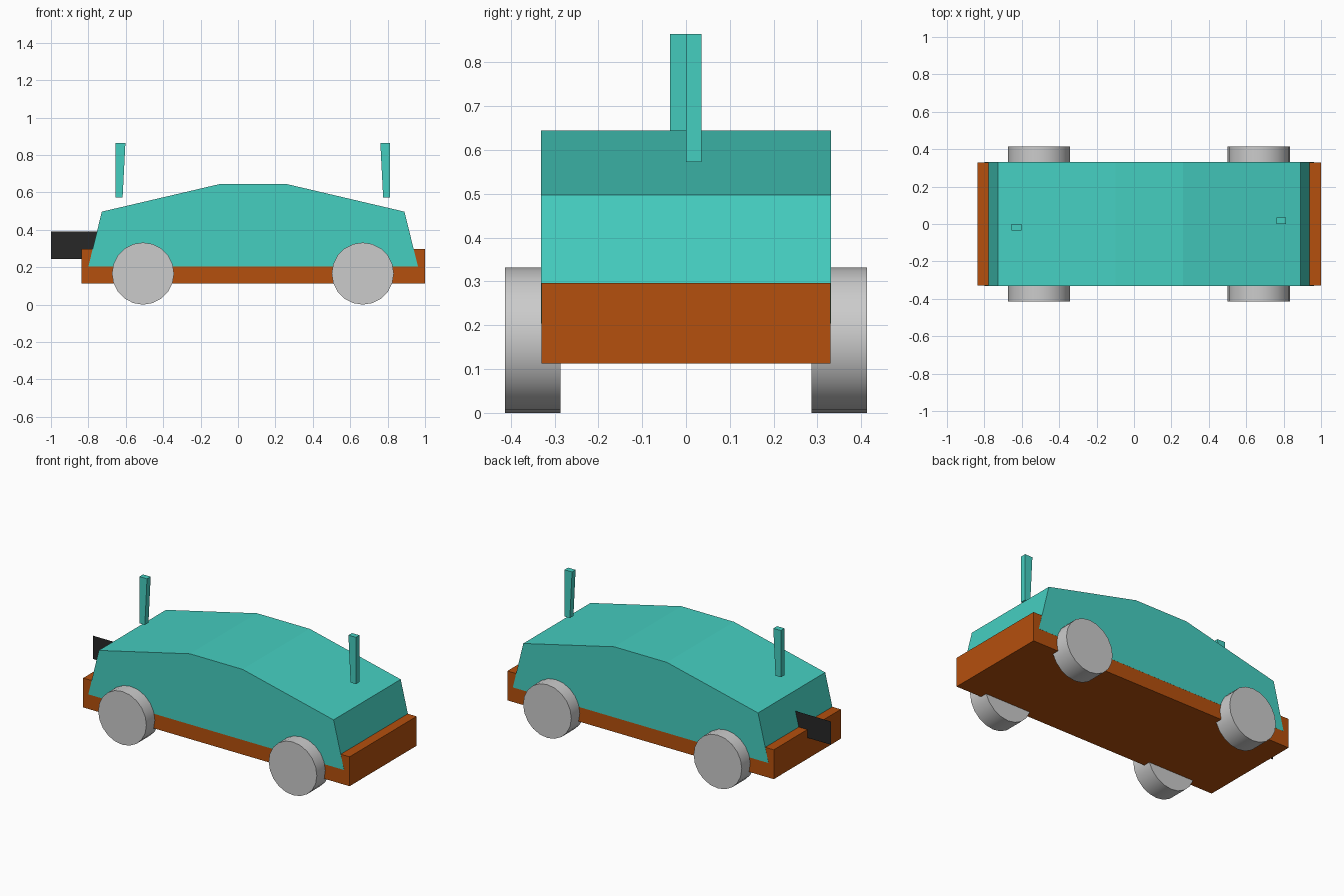
import bpy, math

if "Cube" in bpy.data.objects:
    bpy.data.objects.remove(bpy.data.objects["Cube"])


def material(name, rgb):
    m = bpy.data.materials.new(name)
    m.diffuse_color = (*rgb, 1)
    m.use_nodes = True
    m.node_tree.nodes["Principled BSDF"].inputs["Base Color"].default_value = m.diffuse_color
    return m


TEAL = material("teal", (0.06, 0.62, 0.53))
ORANGE = material("orange", (0.46, 0.08, 0.004))
BLACK = material("black", (0.02, 0.02, 0.02))


def add_mesh(name, verts, faces, mat):
    me = bpy.data.meshes.new(name)
    me.from_pydata(verts, [], faces)
    me.materials.append(mat)
    ob = bpy.data.objects.new(name, me)
    bpy.context.collection.objects.link(ob)
    return ob


def extrude_profile(name, profile, y0, y1, mat):
    """Prism from a counter-clockwise (x, z) profile, running from y0 to y1."""
    n = len(profile)
    verts = [(x, y, z) for y in (y0, y1) for x, z in profile]
    faces = [tuple(range(n)), tuple(reversed(range(n, 2 * n)))]
    faces += [(i, i + n, (i + 1) % n + n, (i + 1) % n) for i in range(n)]
    return add_mesh(name, verts, faces, mat)


# Chassis slab
extrude_profile("chassis", [(-0.836, 0.113), (1.0, 0.113), (1.0, 0.296), (-0.836, 0.296)],
                -0.33, 0.33, ORANGE)

# Sloped body shell, a hair wider so its sides win over the chassis
extrude_profile("body_shell", [(-0.80, 0.204), (0.962, 0.204), (0.89, 0.497),
                               (0.263, 0.644), (-0.10, 0.644), (-0.728, 0.497)],
                -0.3305, 0.3305, TEAL)

# Tapered posts, the second being the first turned half way round the body centre
post = [(-0.654, 0.573), (-0.617, 0.573), (-0.602, 0.864), (-0.654, 0.864)]
extrude_profile("left_post", post, -0.036, 0.0, TEAL)
extrude_profile("right_post", [(0.159 - x, z) for x, z in (post[1], post[0], post[3], post[2])],
                0.0, 0.035, TEAL)

# Paper-thin plate sticking out of the left end
add_mesh("end_plate", [(-1.0, 0, 0.245), (-0.7, 0, 0.245), (-0.7, 0, 0.39), (-1.0, 0, 0.39)],
         [(0, 1, 2, 3)], BLACK)

# Wheels
for end, x in (("left", -0.508), ("right", 0.667)):
    for side, y in (("front", -0.35), ("back", 0.35)):
        bpy.ops.mesh.primitive_cylinder_add(vertices=20, radius=0.166, depth=0.127,
                                            location=(x, y, 0.166),
                                            rotation=(math.pi / 2, 0, 0))
        bpy.context.object.name = f"{side}_{end}_wheel"
        bpy.ops.object.shade_smooth_by_angle(angle=math.radians(30))
